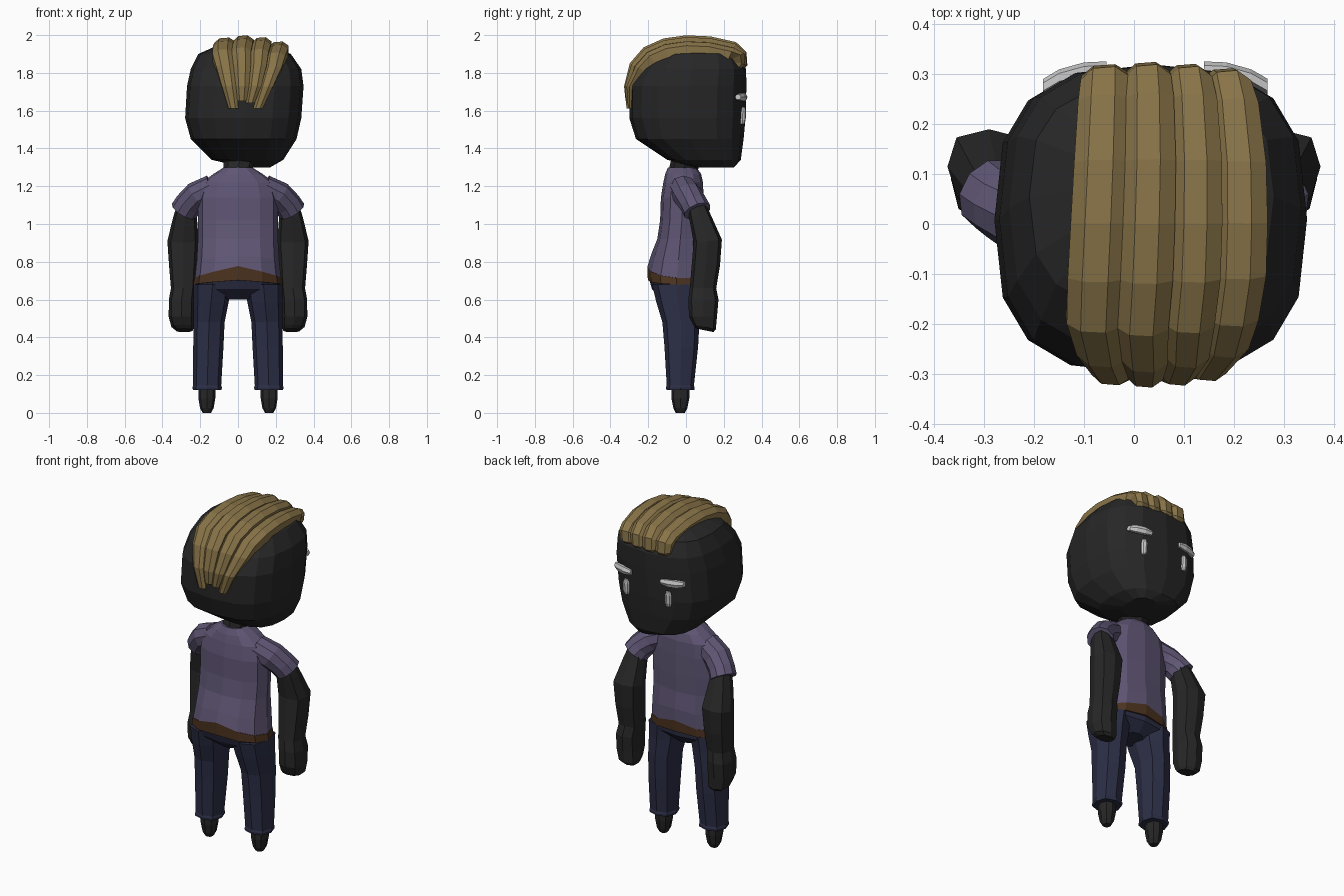
import bpy, bmesh, math
from mathutils import Vector


def mat(name, r, g, b):
    m = bpy.data.materials.new(name)
    m.diffuse_color = (r, g, b, 1)
    return m


SKIN = mat("dark", 0.02, 0.02, 0.02)
HAIR = mat("blond", 0.25, 0.175, 0.065)
SHIRT = mat("violet", 0.115, 0.092, 0.175)
BELT = mat("brown", 0.075, 0.034, 0.014)
PANTS = mat("navy", 0.025, 0.028, 0.062)
WHITE = mat("white", 0.95, 0.95, 0.93)


def skin_rings(name, rings, material):
    """Bridge equal-sized rings of points into a closed flat-shaded mesh."""
    bm = bmesh.new()
    vs = [[bm.verts.new(p) for p in ring] for ring in rings]
    n = len(vs[0])
    for a, b in zip(vs, vs[1:]):
        for i in range(n):
            j = (i + 1) % n
            bm.faces.new((a[i], a[j], b[j], b[i]))
    bm.faces.new(vs[0][::-1])
    bm.faces.new(vs[-1])
    bmesh.ops.recalc_face_normals(bm, faces=bm.faces)
    me = bpy.data.meshes.new(name)
    bm.to_mesh(me)
    bm.free()
    me.materials.append(material)
    ob = bpy.data.objects.new(name, me)
    bpy.context.collection.objects.link(ob)
    return ob


def loft(name, rows, material, n=12, power=2.4, side=1):
    """Rows: (cx, cy, z, rx, ry[, centre_peak, slope_y]) of superellipse sections."""
    rings = []
    for cx, cy, z, rx, ry, *extra in rows:
        peak, sy = extra or (0, 0)
        ring = []
        for i in range(n):
            c, s = math.cos(2 * math.pi * i / n), math.sin(2 * math.pi * i / n)
            dx = rx * math.copysign(abs(c) ** (2 / power), c)
            dy = ry * math.copysign(abs(s) ** (2 / power), s)
            ring.append((side * (cx + dx), cy + dy, z - peak * abs(dx) + sy * dy))
        rings.append(ring)
    return skin_rings(name, rings, material)


def tube(name, rows, material, n=10, side=1):
    """Rows: (centre, axis, radius); round sections facing along their axis."""
    rings = []
    for centre, axis, r in rows:
        a = Vector(axis).normalized()
        u = a.cross(Vector((0, 1, 0))).normalized()
        v = a.cross(u)
        ring = []
        for i in range(n):
            t = 2 * math.pi * i / n
            p = Vector(centre) + r * (u * math.cos(t) + v * math.sin(t))
            ring.append((side * p.x, p.y, p.z))
        rings.append(ring)
    return skin_rings(name, rings, material)


# Head: big squarish block, leaning slightly towards +x
head_extents = [  # z, x min, x max, y min, y max
    (1.30, 0.03, 0.17, 0.05, 0.255), (1.34, -0.14, 0.24, -0.10, 0.29),
    (1.45, -0.25, 0.31, -0.265, 0.305), (1.56, -0.28, 0.335, -0.30, 0.315),
    (1.73, -0.27, 0.347, -0.30, 0.32), (1.82, -0.25, 0.335, -0.255, 0.318),
    (1.90, -0.21, 0.28, -0.17, 0.28), (1.945, -0.11, 0.18, -0.07, 0.2)]
loft("head", [((a + b) / 2, (c + d) / 2, z, (b - a) / 2, (d - c) / 2)
              for z, a, b, c, d in head_extents], SKIN, 16, 2.8)
loft("neck", [(0, -0.03, 1.22, 0.08, 0.07), (0, -0.01, 1.30, 0.078, 0.078),
              (0.02, 0.02, 1.38, 0.09, 0.09)], SKIN, 8, 2)

# Hair: ridged strands swept from the forehead over the top to the nape
sweep = [  # y, z, left edge, right edge, depth scale
    (0.29, 1.80, -0.10, 0.215, 0.5), (0.325, 1.84, -0.105, 0.225, 0.8),
    (0.32, 1.91, -0.107, 0.235, 1), (0.265, 1.963, -0.112, 0.25, 1),
    (0.13, 1.993, -0.12, 0.265, 1), (0.0, 1.999, -0.127, 0.268, 1),
    (-0.12, 1.982, -0.133, 0.265, 1), (-0.225, 1.935, -0.135, 0.25, 1),
    (-0.298, 1.85, -0.115, 0.23, 0.9), (-0.328, 1.73, -0.085, 0.185, 0.7),
    (-0.32, 1.61, -0.05, 0.13, 0.4)]
section = [(0, 0.03), (0.25, 0.004), (0.7, 0), (1, 0.022), (1, 0.12), (0, 0.12)]
strands = [(0, 0.29, 0.012, 0), (0.26, 0.53, 0, 0.04),
           (0.51, 0.77, 0.01, 0.03), (0.73, 1, 0.033, 0)]
for k, (f0, f1, sink, lift) in enumerate(strands):
    rings = []
    for i, (y, z, left, right, depth) in enumerate(sweep):
        p, q = sweep[max(i - 1, 0)], sweep[min(i + 1, len(sweep) - 1)]
        t = Vector((q[0] - p[0], q[1] - p[1])).normalized()
        inward = Vector((-t.y, t.x))
        drop = sink * (1 if 2 < i < 9 else 0.4)
        up = lift if i == len(sweep) - 1 else 0
        ring = []
        for u, d in section:
            o = inward * (d * depth + drop)
            f = f0 + (f1 - f0) * u
            ring.append((left + (right - left) * f, y + o.x, z + o.y + up))
        rings.append(ring)
    skin_rings("hair_strand_%d" % (k + 1), rings, HAIR)

# Face: flat brow bars and narrow upright eyes
for label, pts, eye in (
        ("left", [(-0.182, 0.275), (-0.15, 0.294), (-0.10, 0.308), (-0.055, 0.31)], -0.095),
        ("right", [(0.14, 0.31), (0.185, 0.308), (0.235, 0.294), (0.268, 0.275)], 0.18)):
    rings = []
    for i, (x, y) in enumerate(pts):
        h = 0.016 if i in (0, 3) else 0.024
        rings.append([(x, y + 0.016 * math.cos(a), 1.672 + h * math.sin(a))
                      for a in [math.pi * j / 3 for j in range(6)]])
    skin_rings(label + "_brow", rings, WHITE)
    loft(label + "_eye", [(eye, 0.298, 1.53, 0.013, 0.012), (eye, 0.299, 1.55, 0.02, 0.017),
                          (eye, 0.301, 1.60, 0.02, 0.017), (eye, 0.301, 1.62, 0.013, 0.012)],
         WHITE, 8, 2)

# Shirt body with a brown hem band, both rising to a point at the centre
loft("shirt", [
    (0, -0.02, 1.30, 0.075, 0.075), (0, -0.015, 1.265, 0.13, 0.095),
    (0, -0.015, 1.22, 0.19, 0.105), (0, -0.02, 1.14, 0.212, 0.113),
    (0, -0.022, 1.02, 0.213, 0.115), (0, -0.03, 0.92, 0.212, 0.122),
    (0, -0.04, 0.83, 0.218, 0.145, 0.1, -0.05),
    (0, -0.05, 0.762, 0.228, 0.154, 0.22, -0.08)], SHIRT, 12, 2.3)
loft("hem_band", [(0, -0.05, 0.765, 0.23, 0.155, 0.22, -0.08),
                  (0, -0.05, 0.695, 0.237, 0.152, 0.07, -0.05)], BELT, 12, 2.3)

# Hips
loft("hips", [(0, -0.052, 0.71, 0.232, 0.146, 0.07, -0.05), (0, -0.045, 0.655, 0.215, 0.135),
              (0, -0.04, 0.60, 0.07, 0.08)], PANTS, 12, 2.3)

for side, label in ((-1, "left"), (1, "right")):
    # Short sleeve, sloping out and forward
    tube(label + "_sleeve", [
        ((0.14, -0.015, 1.185), (1, 0.1, -0.35), 0.075),
        ((0.215, 0.01, 1.15), (0.8, 0.25, -0.6), 0.078),
        ((0.262, 0.04, 1.105), (0.6, 0.35, -0.8), 0.074),
        ((0.286, 0.06, 1.068), (0.5, 0.35, -0.82), 0.075)], SHIRT, 10, side)
    # Arm bent at the elbow, ending in a mitten hand
    loft(label + "_arm", [
        (0.275, 0.055, 1.11, 0.045, 0.048), (0.28, 0.075, 1.04, 0.062, 0.06),
        (0.291, 0.115, 0.91, 0.083, 0.075, 0, 0.1), (0.291, 0.105, 0.78, 0.074, 0.075),
        (0.29, 0.09, 0.66, 0.065, 0.07), (0.299, 0.092, 0.60, 0.067, 0.08),
        (0.30, 0.09, 0.51, 0.067, 0.074), (0.293, 0.098, 0.455, 0.06, 0.06, 0, -0.2),
        (0.285, 0.10, 0.437, 0.046, 0.046, 0, -0.2)], SKIN, 8, 2.8, side)
    # Trouser leg with a cuff
    loft(label + "_trouser_leg", [
        (0.135, -0.05, 0.68, 0.10, 0.13), (0.142, -0.043, 0.59, 0.093, 0.115),
        (0.153, -0.027, 0.48, 0.082, 0.098), (0.157, -0.025, 0.35, 0.08, 0.089),
        (0.163, -0.03, 0.145, 0.074, 0.072), (0.163, -0.03, 0.135, 0.078, 0.076),
        (0.163, -0.03, 0.122, 0.076, 0.074)], PANTS, 8, 2.5, side)
    # Small tapered foot
    loft(label + "_foot", [
        (0.165, -0.03, 0.17, 0.045, 0.048), (0.165, -0.03, 0.08, 0.045, 0.048),
        (0.165, -0.03, 0.025, 0.036, 0.037), (0.165, -0.03, 0.0, 0.022, 0.024)],
        SKIN, 8, 2.4, side)
